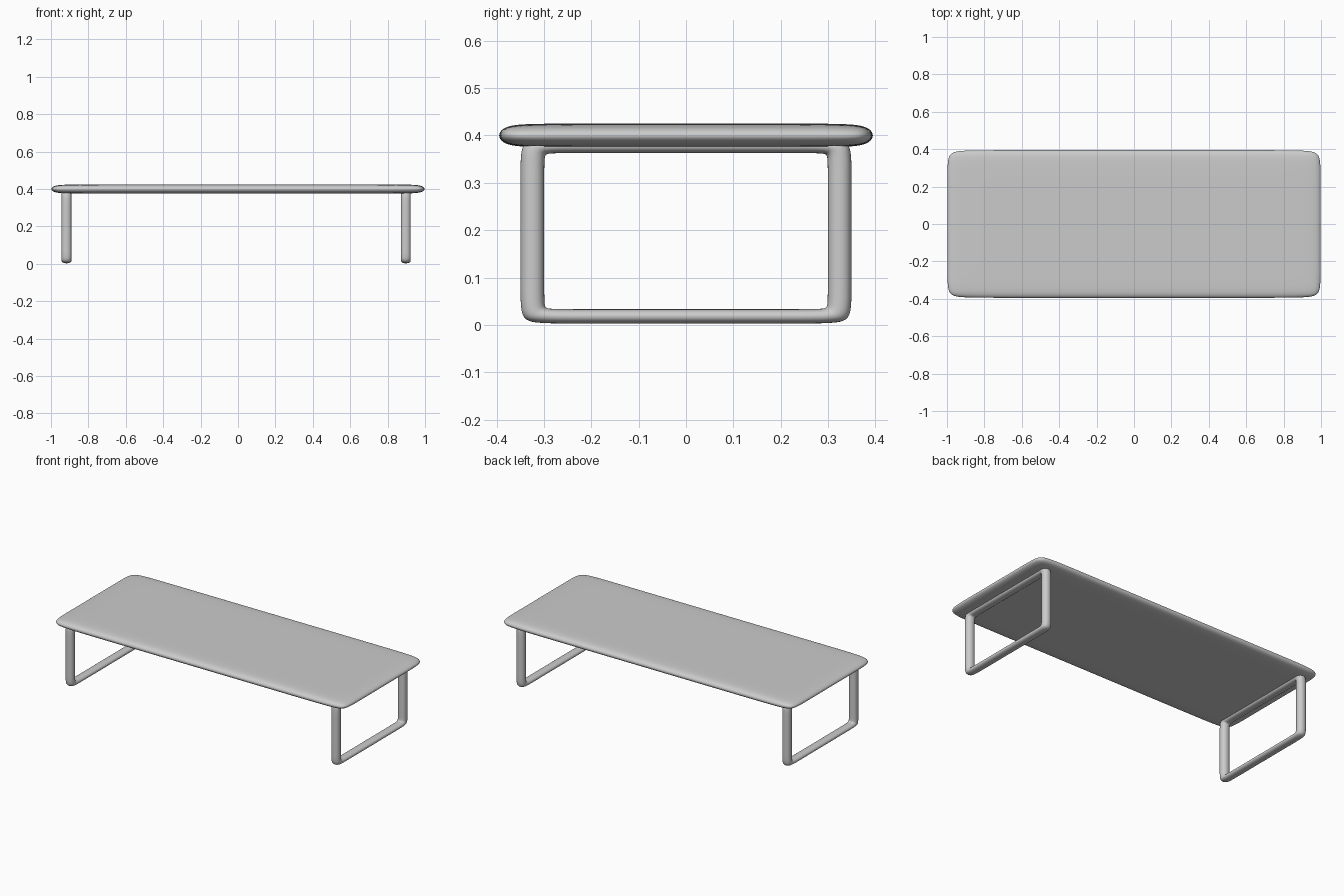
import bpy
import bmesh

if "Cube" in bpy.data.objects:
    bpy.data.objects.remove(bpy.data.objects["Cube"])


def finish(name, bm, levels):
    """Turn a cage into a smooth subdivided object."""
    bmesh.ops.recalc_face_normals(bm, faces=bm.faces)
    me = bpy.data.meshes.new(name)
    bm.to_mesh(me)
    bm.free()
    for p in me.polygons:
        p.use_smooth = True
    ob = bpy.data.objects.new(name, me)
    bpy.context.collection.objects.link(ob)
    sub = ob.modifiers.new("Subdivision", "SUBSURF")
    sub.levels = sub.render_levels = levels
    return ob


# Tabletop: flat box with support loops near the ends and sides
def tabletop():
    bm = bmesh.new()
    xs = (-1.004, -0.85, 0.85, 1.004)
    ys = (-0.399, -0.29, 0.29, 0.399)
    layers = [[[bm.verts.new((x, y, z)) for y in ys] for x in xs]
              for z in (0.375, 0.425)]
    for g in layers:
        for i in range(3):
            for j in range(3):
                bm.faces.new((g[i][j], g[i + 1][j], g[i + 1][j + 1], g[i][j + 1]))
    rim = ([(i, 0) for i in range(3)] + [(3, j) for j in range(3)]
           + [(i, 3) for i in (3, 2, 1)] + [(0, j) for j in (3, 2, 1)])
    lo, hi = layers
    for k, (a, b) in enumerate(rim):
        c, d = rim[(k + 1) % len(rim)]
        bm.faces.new((lo[a][b], lo[c][d], hi[c][d], hi[a][b]))
    finish("tabletop", bm, 4)


# Leg frame: closed rectangular loop with rounded bars and tight corners
def leg_frame(name, x):
    hx, leg, bar = 0.029, 0.0273, 0.0165
    yc, z0, z1 = 0.3245, 0.018, 0.378
    bm = bmesh.new()
    loop = []
    for sy, sz in ((-1, -1), (1, -1), (1, 1), (-1, 1)):
        zc, y = (z0 if sz < 0 else z1), sy * yc
        outer = (y + sy * leg, zc + sz * bar)
        inner = (y - sy * leg, zc - sz * bar)
        on_bar = ((y - sy * 0.045, outer[1]), (y - sy * 0.045, inner[1]))
        on_leg = ((outer[0], zc - sz * 0.04), (inner[0], zc - sz * 0.04))
        trio = [on_bar, (outer, inner), on_leg]
        loop += trio if sy == sz * -1 else trio[::-1]
    rings = [[bm.verts.new((x + s * hx, *p)) for s, p in
              ((-1, o), (1, o), (1, i), (-1, i))] for o, i in loop]
    for k, r in enumerate(rings):
        n = rings[(k + 1) % len(rings)]
        for j in range(4):
            m = (j + 1) % 4
            bm.faces.new((r[j], r[m], n[m], n[j]))
    finish(name, bm, 3)


tabletop()
leg_frame("left_leg_frame", -0.917)
leg_frame("right_leg_frame", 0.897)
